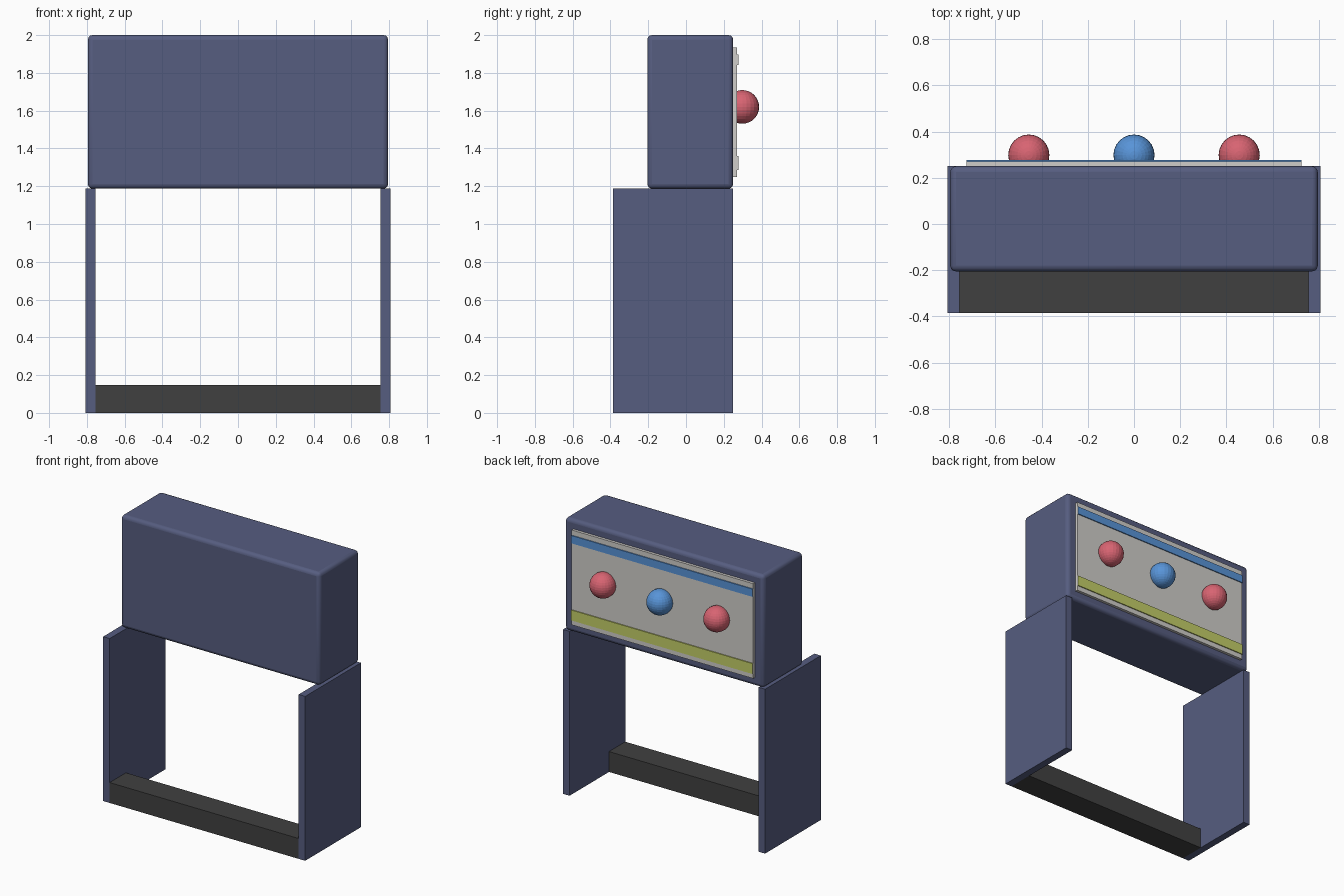
import bpy

old = bpy.data.objects.get("Cube")
if old:
    bpy.data.objects.remove(old)


def material(name, rgb):
    # 8-bit display colour converted to linear
    lin = [((c / 255 + 0.055) / 1.055) ** 2.4 for c in rgb] + [1]
    m = bpy.data.materials.new(name)
    m.use_nodes = True
    m.diffuse_color = lin
    m.node_tree.nodes["Principled BSDF"].inputs["Base Color"].default_value = lin
    return m


navy = material("slate blue", (86, 93, 128))
dark = material("charcoal", (64, 64, 64))
pale = material("pale grey", (208, 206, 202))
blue = material("sky blue", (88, 148, 216))
olive = material("olive yellow", (196, 206, 104))
red = material("rose red", (216, 100, 114))


def box(name, x, y, z, mat, bevel=0):
    """Box from (min, max) ranges along each axis."""
    bpy.ops.mesh.primitive_cube_add(size=1)
    o = bpy.context.object
    o.name = name
    for v in o.data.vertices:
        v.co = [lo + (c + 0.5) * (hi - lo) for c, (lo, hi) in zip(v.co, (x, y, z))]
    o.data.materials.append(mat)
    if bevel:
        mod = o.modifiers.new("rounded edges", "BEVEL")
        mod.width = bevel
        mod.segments = 3
        bpy.ops.object.shade_smooth_by_angle()
    return o


# Cabinet on two side panels, joined by a kick bar at the front
box("cabinet", (-0.795, 0.795), (-0.205, 0.25), (1.187, 2), navy, 0.025)
for side, x in (("left", (0.755, 0.807)), ("right", (-0.807, -0.755))):
    box(side + "_side_panel", x, (-0.386, 0.25), (0, 1.187), navy)
box("kick_bar", (-0.755, 0.755), (-0.386, -0.2), (0, 0.147), dark)

# Display plate on the back with two raised stripes, pale at their ends
box("display_plate", (-0.725, 0.725), (0.24, 0.27), (1.25, 1.935), pale)
for name, z, mat in (("upper_stripe", (1.842, 1.898), blue),
                     ("lower_stripe", (1.285, 1.36), olive)):
    stripe = box(name, (-0.725, 0.725), (0.268, 0.277), z, mat)
    stripe.data.materials.append(pale)
    for f in stripe.data.polygons:
        f.material_index = int(abs(f.normal.x) > 0.9)

# Row of knobs
for name, x, mat in (("left_knob", 0.455, red), ("middle_knob", 0, blue),
                     ("right_knob", -0.455, red)):
    bpy.ops.mesh.primitive_uv_sphere_add(segments=24, ring_count=16, radius=0.089,
                                         location=(x, 0.298, 1.62))
    knob = bpy.context.object
    knob.name = name
    knob.data.materials.append(mat)
